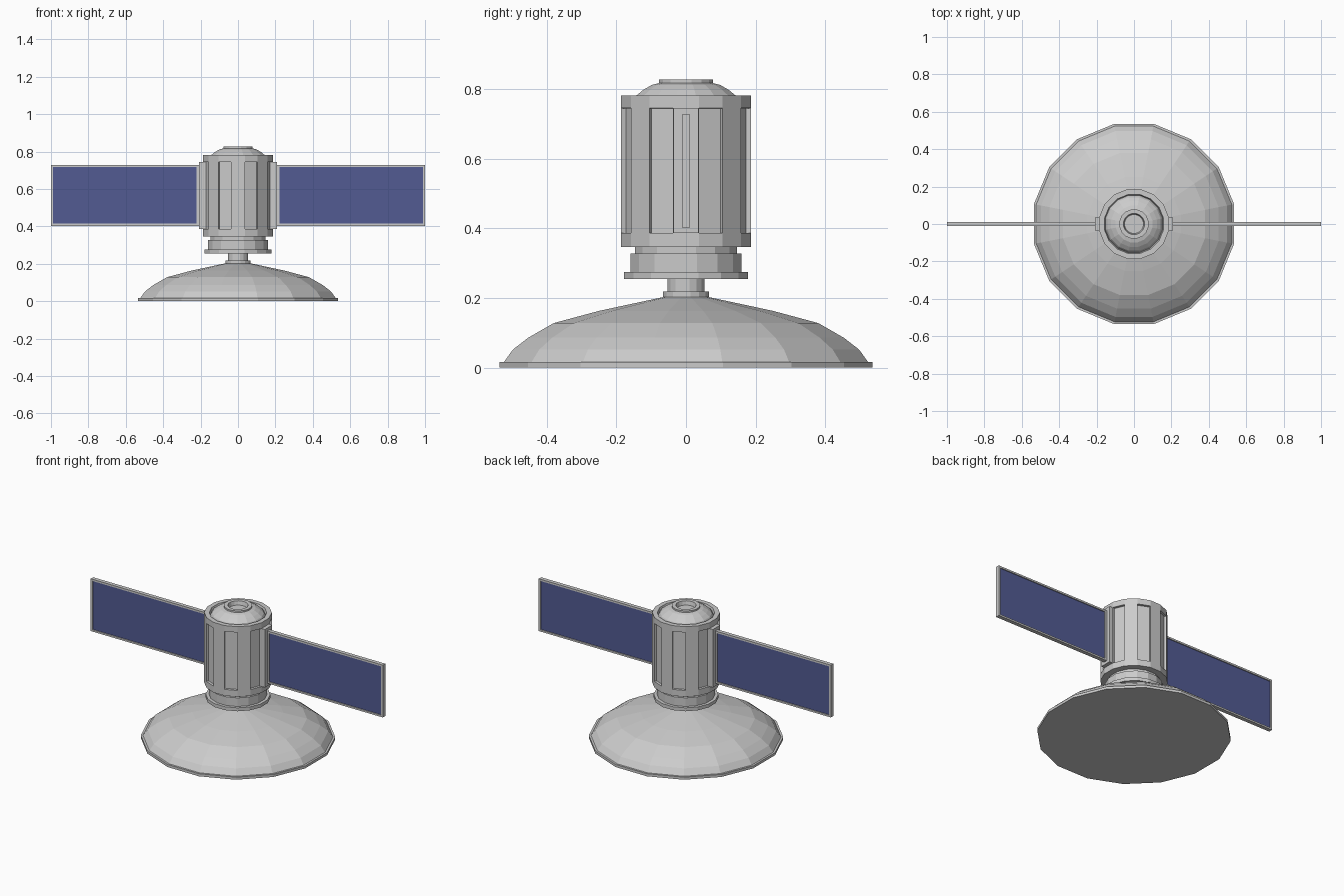
import bpy, bmesh, math

if "Cube" in bpy.data.objects:
    bpy.data.objects.remove(bpy.data.objects["Cube"])

SIDES = 16


def finish(name, bm):
    bmesh.ops.recalc_face_normals(bm, faces=bm.faces)
    mesh = bpy.data.meshes.new(name)
    bm.to_mesh(mesh)
    bm.free()
    obj = bpy.data.objects.new(name, mesh)
    bpy.context.collection.objects.link(obj)
    return obj


def lathe(profile):
    """Revolve (half width, z) points into a capped 16-sided solid."""
    bm = bmesh.new()
    rings = []
    for half, z in profile:
        r = half / math.cos(math.pi / SIDES)
        rings.append([bm.verts.new((r * math.cos((i + .5) * math.tau / SIDES),
                                    r * math.sin((i + .5) * math.tau / SIDES), z))
                      for i in range(SIDES)])
    for a, b in zip(rings, rings[1:]):
        for i in range(SIDES):
            j = (i + 1) % SIDES
            bm.faces.new((a[i], a[j], b[j], b[i]))
    bm.faces.new(rings[0][::-1])
    bm.faces.new(rings[-1])
    bmesh.ops.recalc_face_normals(bm, faces=bm.faces)
    return bm


def box(name, x0, x1, y, z0, z1):
    bm = bmesh.new()
    bmesh.ops.create_cube(bm, size=1)
    for v in bm.verts:
        v.co = (x0 if v.co.x < 0 else x1, math.copysign(y, v.co.y),
                z0 if v.co.z < 0 else z1)
    return finish(name, bm)


# Dish with a thin rim and a flat closed underside
finish("dish", lathe([(.535, 0), (.535, .016), (.523, .016), (.497, .052),
                      (.453, .086), (.38, .128), (.25, .163), (.064, .203)]))

# Neck and its collar
finish("neck", lathe([(.066, .20), (.066, .218), (.053, .218), (.053, .258)]))

# Stepped base below the body
finish("base_flange", lathe([(.178, .254), (.178, .275), (.16, .275), (.16, .328),
                             (.147, .328), (.147, .35)]))

# Body with every other facet recessed, and a grooved rim on top
bm = lathe([(.145, .347), (.186, .347), (.186, .386), (.186, .745),
            (.186, .781), (.158, .781), (.153, .765)])
panels = []
for f in bm.faces:
    c = f.calc_center_median()
    facet = round(math.atan2(c.y, c.x) / math.tau * SIDES)
    if abs(c.z - .5655) < .01 and math.hypot(c.x, c.y) > .1 and facet % 2:
        panels.append(f)
bmesh.ops.inset_individual(bm, faces=panels, thickness=.001, depth=-.014)
finish("body", bm)

# Domed top with a hollow port
finish("top_dome", lathe([(.153, .764), (.143, .781), (.122, .798), (.098, .812), (.078, .817),
                          (.078, .827), (.056, .827), (.05, .803)]))

blue = bpy.data.materials.new("solar_blue")
blue.diffuse_color = (.085, .105, .29, 1)
blue.use_nodes = True
blue.node_tree.nodes["Principled BSDF"].inputs["Base Color"].default_value = blue.diffuse_color

# Solar wings: mount, four frame bars and the blue sheet, on both sides
for side, s in (("left", -1), ("right", 1)):
    x0, x1, z0, z1, w, t = .205, 1.0, .403, .727, .011, .012
    box(side + "_wing_mount", s * .17, s * .209, .036, .386, .745)
    box(side + "_frame_bottom", s * x0, s * x1, t, z0, z0 + w)
    box(side + "_frame_top", s * x0, s * x1, t, z1 - w, z1)
    box(side + "_frame_inner", s * x0, s * .221, t, z0 + w, z1 - w)
    box(side + "_frame_outer", s * (x1 - w), s * x1, t, z0 + w, z1 - w)
    sheet = box(side + "_solar_sheet", s * .215, s * (x1 - w / 2), .006,
                z0 + w / 2, z1 - w / 2)
    sheet.data.materials.append(blue)
